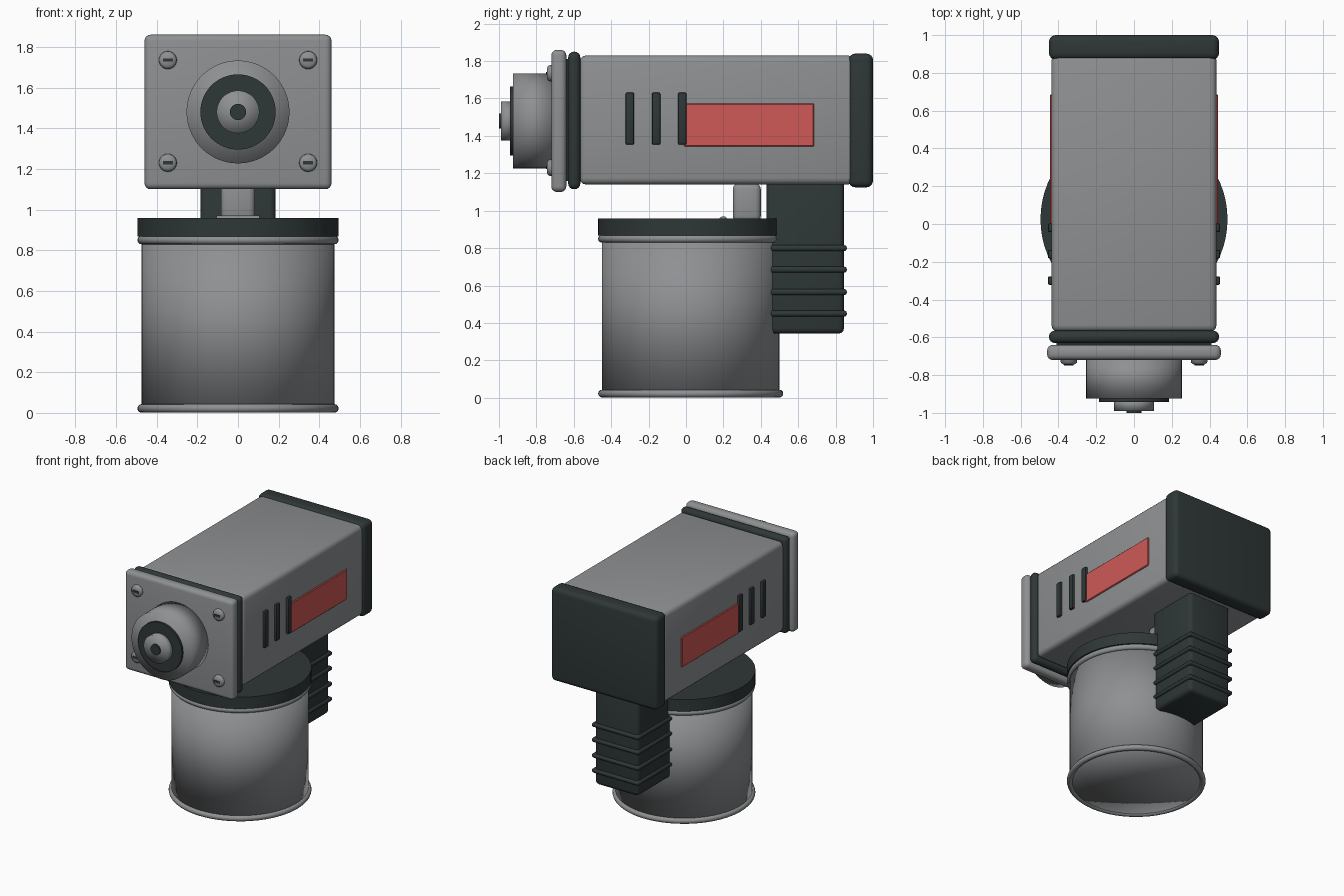
import bpy, bmesh, math
from mathutils import Matrix, Vector

cube = bpy.data.objects.get("Cube")
if cube:
    bpy.data.objects.remove(cube, do_unlink=True)


def material(name, rgb):
    m = bpy.data.materials.new(name)
    m.use_nodes = True
    m.diffuse_color = (*rgb, 1)
    m.node_tree.nodes["Principled BSDF"].inputs["Base Color"].default_value = (*rgb, 1)
    return m


GREY = material("metal grey", (0.27, 0.28, 0.29))
DARK = material("dark rubber", (0.028, 0.038, 0.038))
RED = material("red panel", (0.62, 0.10, 0.095))


def finish(name, bm, mat, angle):
    mesh = bpy.data.meshes.new(name)
    bmesh.ops.recalc_face_normals(bm, faces=bm.faces)
    bm.to_mesh(mesh)
    bm.free()
    mesh.materials.append(mat)
    ob = bpy.data.objects.new(name, mesh)
    bpy.context.collection.objects.link(ob)
    bpy.ops.object.select_all(action='DESELECT')
    ob.select_set(True)
    bpy.context.view_layer.objects.active = ob
    if angle:
        bpy.ops.object.shade_smooth_by_angle(angle=math.radians(angle))
    else:
        bpy.ops.object.shade_smooth()
    return ob


def box(name, mat, x, y, z, bevel=0.0, segments=3):
    """Bevelled box from (low, high) ranges on each axis."""
    bm = bmesh.new()
    bmesh.ops.create_cube(bm, size=1)
    for v in bm.verts:
        v.co = Vector([(r[0] + r[1]) / 2 + c * (r[1] - r[0])
                       for c, r in zip(v.co, (x, y, z))])
    if bevel:
        bmesh.ops.bevel(bm, geom=bm.edges[:], offset=bevel, segments=segments,
                        profile=0.5, affect='EDGES')
    return finish(name, bm, mat, 35)


def lathe(name, mat, profile, centre, axis='Z', steps=64, angle=35):
    """Spin (radius, height) points; axis Y points the height along y."""
    bm = bmesh.new()
    verts = [bm.verts.new((r, 0, h)) for r, h in profile]
    edges = [bm.edges.new(pair) for pair in zip(verts, verts[1:])]
    bmesh.ops.spin(bm, geom=verts + edges, cent=(0, 0, 0), axis=(0, 0, 1),
                   angle=math.tau, steps=steps)
    bmesh.ops.remove_doubles(bm, verts=bm.verts, dist=0.0001)
    turn = {'Z': Matrix(), 'Y': Matrix.Rotation(math.radians(-90), 4, 'X'),
            'X': Matrix.Rotation(math.radians(90), 4, 'Y')}[axis]
    bm.transform(Matrix.Translation(centre) @ turn)
    return finish(name, bm, mat, angle)


def disc(name, mat, r, low, high, centre, axis='Z', angle=35):
    return lathe(name, mat, [(0, low), (r, low), (r, high), (0, high)],
                 centre, axis, angle=angle)


def ring(name, mat, radius, thick, centre):
    pts = [(radius + thick * math.cos(a), thick * math.sin(a))
           for a in [math.tau * i / 12 for i in range(13)]]
    return lathe(name, mat, pts, centre)


# Main housing, gasket, front plate and back cap
box("housing", GREY, (-0.437, 0.437), (-0.57, 0.9), (1.14, 1.83), 0.035, 3)
box("gasket", DARK, (-0.45, 0.45), (-0.63, -0.565), (1.115, 1.85), 0.03, 4)
box("gasket_core", DARK, (-0.41, 0.41), (-0.66, -0.55), (1.16, 1.81))
box("front_plate", GREY, (-0.46, 0.46), (-0.72, -0.64), (1.1, 1.86), 0.03, 4)
box("back_cap", DARK, (-0.45, 0.45), (0.87, 1.0), (1.125, 1.84), 0.035, 4)

# Nozzle stack
nozzle = (0, 0, 1.48)
disc("nozzle_barrel", GREY, 0.253, -0.925, -0.7, nozzle, 'Y', 0)
disc("nozzle_seal", DARK, 0.185, -0.942, -0.9, nozzle, 'Y')
disc("nozzle_collar", GREY, 0.105, -0.99, -0.92, nozzle, 'Y', 0)
disc("nozzle_tip", DARK, 0.04, -1.0, -0.97, nozzle, 'Y')

# Plate screws with slots
for x in (-0.345, 0.345):
    for z in (1.23, 1.735):
        lathe("screw", GREY, [(0, -0.745), (0.03, -0.743), (0.042, -0.735),
                              (0.046, -0.71)], (x, 0, z), 'Y', steps=24, angle=60)
        box("screw_slot", DARK, (x - 0.025, x + 0.025), (-0.748, -0.74),
            (z - 0.008, z + 0.008))

# Side vents and colour panels
for side in (-1, 1):
    span = sorted((side * 0.42, side * 0.456))
    for y in (-0.3, -0.16, -0.02):
        box("vent_slot", DARK, span, (y - 0.023, y + 0.023), (1.353, 1.632), 0.009, 2)
    box("side_panel", RED, sorted((side * 0.42, side * 0.446)), (-0.01, 0.685),
        (1.343, 1.573), 0.005, 1)

# Paint cup with rolled rims and lid
cup = (0, 0.025, 0)
disc("cup", GREY, 0.475, 0.012, 0.88, cup, 'Z', 0)
for z in (0.022, 0.85):
    ring("cup_rim", GREY, 0.474, 0.021, (0, 0.025, z))
disc("cup_lid", DARK, 0.495, 0.868, 0.958, cup)

# Trigger and its pivot rod
box("trigger", GREY, (-0.084, 0.084), (0.25, 0.4), (0.94, 1.145), 0.03, 3)
disc("trigger_rod", GREY, 0.024, -0.105, 0.105, (0, 0.2, 0.946), 'X')

# Handle with grip ribs
box("handle", DARK, (-0.185, 0.185), (0.43, 0.845), (0.343, 1.18), 0.03, 3)
for z in (0.45, 0.565, 0.685, 0.8):
    box("grip_rib", DARK, (-0.2, 0.2), (0.415, 0.86), (z - 0.016, z + 0.016), 0.014, 3)
